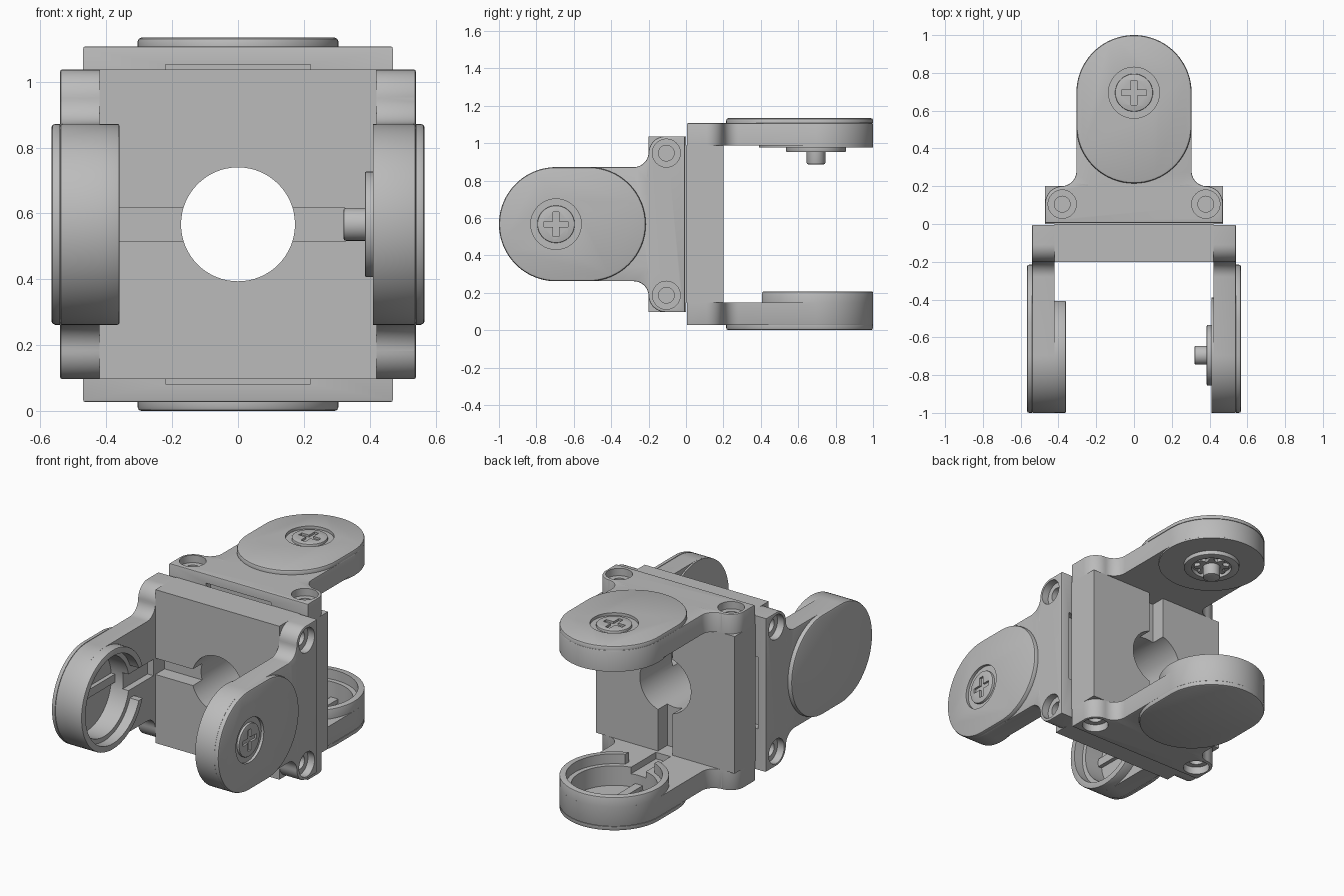
import bpy, bmesh
from math import sin, cos, pi, radians
from mathutils import Matrix

cube = bpy.data.objects.get("Cube")
if cube:
    bpy.data.objects.remove(cube)

grey = bpy.data.materials.new("plain_grey")
grey.use_nodes = True
grey.diffuse_color = (0.5, 0.5, 0.5, 1)
grey.node_tree.nodes["Principled BSDF"].inputs["Base Color"].default_value = (0.5, 0.5, 0.5, 1)

# Local bracket axes: u = across the fork, w = arm width, d = along the arms
HEIGHT = 0.567
FRONT = Matrix(((1, 0, 0, 0), (0, 0, -1, 0), (0, 1, 0, HEIGHT), (0, 0, 0, 1)))
BACK = Matrix(((0, 1, 0, 0), (0, 0, 1, 0), (1, 0, 0, HEIGHT), (0, 0, 0, 1)))
R = 0.305       # arm half width
PIVOT = 0.695   # pivot distance along the arm


def arc(cw, cd, r, a0, a1, n):
    return [(cw + r * cos(radians(a0 + (a1 - a0) * i / n)),
             cd + r * sin(radians(a0 + (a1 - a0) * i / n))) for i in range(n + 1)]


def circle(r, cw=0, cd=PIVOT, n=64):
    return arc(cw, cd, r, 0, 360, n)[:-1]


def rect(w0, w1, d0, d1):
    return [(w0, d0), (w1, d0), (w1, d1), (w0, d1)]


def prism(name, pts, lo, hi, axis="u", bevel_at=None, bevel=0.012):
    """Extrude an outline along u (or d), optionally bevelling one rim."""
    def place(p, h):
        return (h, p[0], p[1]) if axis == "u" else (p[0], p[1], h)
    bm = bmesh.new()
    a = [bm.verts.new(place(p, lo)) for p in pts]
    b = [bm.verts.new(place(p, hi)) for p in pts]
    bm.faces.new(a)
    bm.faces.new(b)
    n = len(pts)
    for i in range(n):
        j = (i + 1) % n
        bm.faces.new((a[i], a[j], b[j], b[i]))
    bmesh.ops.recalc_face_normals(bm, faces=bm.faces)
    if bevel_at is not None:
        rim = set(a if bevel_at == lo else b)
        edges = [e for e in bm.edges if all(v in rim for v in e.verts)]
        bmesh.ops.bevel(bm, geom=edges, offset=bevel, segments=2, profile=0.5, affect="EDGES")
    mesh = bpy.data.meshes.new(name)
    bm.to_mesh(mesh)
    bm.free()
    ob = bpy.data.objects.new(name, mesh)
    bpy.context.collection.objects.link(ob)
    return ob


def cut(ob, cutters):
    """Subtract the cutters, then discard them."""
    for c in cutters:
        c.hide_render = True
        mod = ob.modifiers.new("cut", "BOOLEAN")
        mod.operation = "DIFFERENCE"
        mod.solver = "EXACT"
        mod.object = c
    bpy.context.view_layer.update()
    graph = bpy.context.evaluated_depsgraph_get()
    mesh = bpy.data.meshes.new_from_object(ob.evaluated_get(graph))
    ob.modifiers.clear()
    ob.data = mesh
    for c in cutters:
        bpy.data.objects.remove(c)
    return ob


def arm_outline():
    half = [(0.47, 0.005)] + arc(0.38, 0.11, 0.09, 0, 90, 10)
    half += arc(0.385, 0.28, 0.08, 270, 180, 10) + arc(0, PIVOT, R, 0, 90, 24)
    return half + [(-w, d) for w, d in reversed(half[:-1])]


def arm_cutters(s):
    """Counterbored screw holes and the shallow slot at the arm root."""
    def span(x, y):
        return sorted((s * x, s * y))
    out = [prism("slot_cutter", rect(-0.22, 0.22, -0.1, 0.05), *span(0.4, 0.485))]
    for w in (-0.38, 0.38):
        out.append(prism("hole_cutter", circle(0.042, w, 0.105, 32), *span(0.4, 0.6)))
        out.append(prism("bore_cutter", circle(0.075, w, 0.105, 32), *span(0.495, 0.6)))
    return out


stadium = arc(0, PIVOT, R, 0, 180, 32) + arc(0, 0.52, R, 180, 360, 32)
parts = []

# Core block with round bore and crosswise slot
core = prism("core_block", rect(-0.42, 0.42, -0.47, 0.47), 0.0, 0.2, "d")
parts.append(cut(core, [
    prism("bore_cutter", circle(0.173, 0, 0), -0.1, 0.3, "d"),
    prism("slot_cutter", rect(-0.5, 0.5, -0.05, 0.05), 0.11, 0.3, "d")]))

# Pin arm: plate, outer pad with cross-head screw, inner disc and pin
parts.append(cut(prism("pin_arm", arm_outline(), 0.42, 0.54, bevel_at=0.54, bevel=0.006),
                 arm_cutters(1)))
parts.append(cut(prism("pin_arm_pad", stadium, 0.54, HEIGHT, bevel_at=HEIGHT),
                 [prism("recess_cutter", circle(0.135), 0.55, 0.6)]))
parts.append(cut(prism("pivot_screw", circle(0.1), 0.545, 0.565, bevel_at=0.565, bevel=0.005),
                 [prism("cross_cutter", rect(-w, w, PIVOT - d, PIVOT + d), 0.552, 0.6)
                  for w, d in ((0.065, 0.015), (0.015, 0.065))]))
parts.append(prism("inner_pad", circle(R), 0.41, 0.42))
parts.append(cut(prism("pivot_disc", circle(0.16), 0.385, 0.41, bevel_at=0.385, bevel=0.005),
                 [prism("ring_cutter", circle(0.115), 0.3, 0.5)]))
gear = []
for i in range(32):
    r = 0.1 if i % 4 < 2 else 0.07
    gear.append((r * cos(2 * pi * i / 32), PIVOT + r * sin(2 * pi * i / 32)))
parts.append(prism("pivot_hub", gear, 0.39, 0.41))
parts.append(prism("pivot_pin", circle(0.05, n=32), 0.32, 0.41, bevel_at=0.32, bevel=0.008))

# Cup arm: plate with stepped cavity and cable groove, raised rim, closed pad
parts.append(cut(prism("cup_arm", arm_outline(), -0.54, -0.42, bevel_at=-0.54, bevel=0.006),
                 arm_cutters(-1) + [
                     prism("cavity_cutter", circle(0.24), -0.6, -0.3),
                     prism("groove_cutter", rect(-0.05, 0.05, 0.22, 0.6), -0.46, -0.3)]))
parts.append(cut(prism("cup_rim", circle(R), -0.42, -0.36, bevel_at=-0.36, bevel=0.006),
                 [prism("rim_cutter", circle(0.268), -0.5, -0.3),
                  prism("notch_cutter", rect(-0.1, 0.1, 0.3, 0.6), -0.5, -0.3)]))
parts.append(prism("cup_pad", stadium, -HEIGHT, -0.54, bevel_at=-HEIGHT))
parts.append(prism("cup_rib", rect(-0.025, 0.025, 0.45, 0.94), -0.54, -0.515))

# Finish the parts, then place one bracket forward and its twin backward
for ob in parts:
    ob.data.materials.clear()
    ob.data.materials.append(grey)
    ob.data.shade_smooth()
    ob.data.set_sharp_from_angle(angle=radians(30))
    twin = bpy.data.objects.new("back_" + ob.name, ob.data.copy())
    bpy.context.collection.objects.link(twin)
    twin.data.transform(BACK)
    ob.data.transform(FRONT)
    ob.name = "front_" + ob.name
